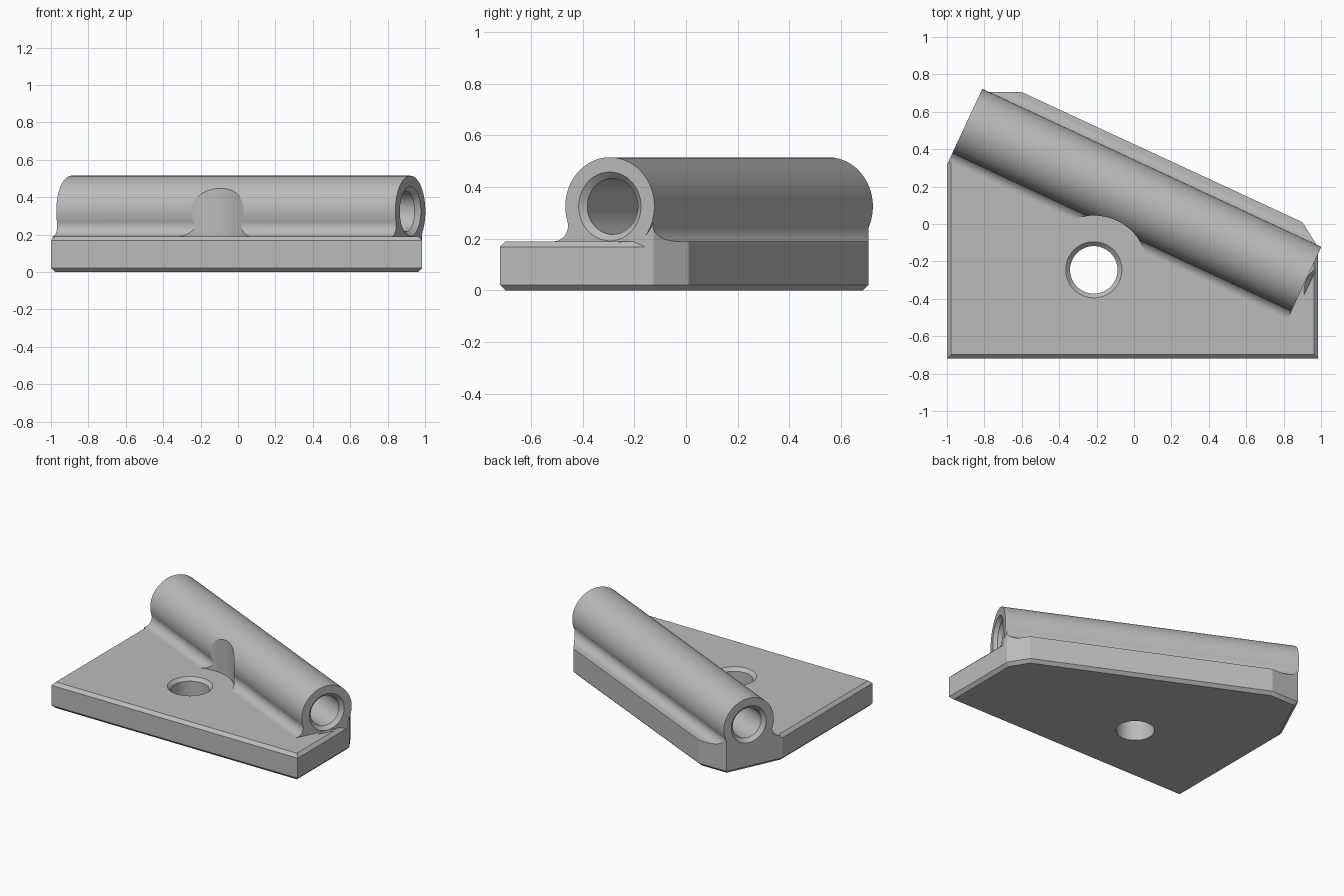
import bpy, bmesh, math
from mathutils import Matrix, Vector

if "Cube" in bpy.data.objects:
    bpy.data.objects.remove(bpy.data.objects["Cube"])

# Main dimensions
TUBE_R, TUBE_Z, HALF = 0.19, 0.325, 1.0
PLATE_TOP, CHAMFER = 0.19, 0.022
FILLET = 0.06
HOLE = (-0.215, -0.245, 0)
FRAME = Matrix.Translation((0.015, 0.128, 0)) @ Matrix.Rotation(math.radians(-25), 4, "Z")
TUBE_FRAME = FRAME @ Matrix.Translation((0, 0, TUBE_Z)) @ Matrix.Rotation(math.pi / 2, 4, "Y")

grey = bpy.data.materials.new("grey")
grey.use_nodes = True
grey.diffuse_color = (0.5, 0.5, 0.5, 1)
grey.node_tree.nodes["Principled BSDF"].inputs["Base Color"].default_value = (0.5, 0.5, 0.5, 1)


def loft(name, rings, matrix=Matrix()):
    """Closed solid through rings of equal point count."""
    bm = bmesh.new()
    loops = [[bm.verts.new(matrix @ Vector(p)) for p in ring] for ring in rings]
    n = len(loops[0])
    for a, b in zip(loops, loops[1:]):
        for i in range(n):
            j = (i + 1) % n
            bm.faces.new((a[i], a[j], b[j], b[i]))
    bm.faces.new(loops[0][::-1])
    bm.faces.new(loops[-1])
    bmesh.ops.recalc_face_normals(bm, faces=bm.faces)
    mesh = bpy.data.meshes.new(name)
    bm.to_mesh(mesh)
    bm.free()
    mesh.materials.append(grey)
    obj = bpy.data.objects.new(name, mesh)
    bpy.context.collection.objects.link(obj)
    return obj


def lathe(name, profile, matrix, sides=96):
    """Solid of revolution from (radius, height) pairs."""
    turns = [math.tau * i / sides for i in range(sides)]
    return loft(name, [[(r * math.cos(t), r * math.sin(t), z) for t in turns]
                       for r, z in profile], matrix)


def combine(target, tool, operation):
    mod = target.modifiers.new("combine", "BOOLEAN")
    mod.operation, mod.solver, mod.object = operation, "EXACT", tool
    bpy.context.view_layer.objects.active = target
    bpy.ops.object.modifier_apply(modifier=mod.name)
    bpy.data.objects.remove(tool)


def inset(points, amounts):
    """Move each edge of a counter-clockwise outline inward by its own amount."""
    lines = []
    for i, p in enumerate(points):
        d = (points[(i + 1) % len(points)] - p).normalized()
        lines.append((p + Vector((-d.y, d.x)) * amounts[i], d))
    result = []
    for i, (p, d) in enumerate(lines):
        q, e = lines[i - 1]
        result.append(p + d * ((q - p).cross(e) / d.cross(e)))
    return result


def at(points, z):
    return [(p.x, p.y, z) for p in points]


# Plate outline; its slanted left end is flush with the end of the tube
left_end = FRAME @ Vector((-HALF, 0, 0))
slope = math.tan(math.radians(25))
outline = [Vector(p) for p in (
    (-1, -0.72), (0.985, -0.72), (0.985, -0.125), (0.9, 0.01), (-0.6, 0.705),
    (left_end.x + (0.705 - left_end.y) * slope, 0.705),
    (-1, left_end.y + (-1 - left_end.x) / slope))]
bottom = inset(outline, [CHAMFER] * 7)
top = inset(outline, [CHAMFER, CHAMFER, 0, 0, 0, 0, CHAMFER])
bracket = loft("tube_bracket", [at(bottom, 0), at(outline, CHAMFER),
                                at(outline, PLATE_TOP - CHAMFER), at(top, PLATE_TOP)])

# Filleted web joining the tube to the plate, trimmed to the plate outline
rise = TUBE_Z - PLATE_TOP - FILLET
reach = math.sqrt((TUBE_R + FILLET) ** 2 - rise ** 2)
end_angle = math.pi - math.atan2(rise, reach)
side = [(reach, PLATE_TOP / 2)]
for i in range(17):
    t = 1.5 * math.pi + (end_angle - 1.5 * math.pi) * i / 16
    side.append((reach + FILLET * math.cos(t), PLATE_TOP + FILLET + FILLET * math.sin(t)))
section = side + [(0, TUBE_Z)] + [(-u, z) for u, z in reversed(side)]
web = loft("web", [[(s, u, z) for u, z in section] for s in (-HALF - 0.2, HALF)], FRAME)
combine(web, loft("trim", [at(outline, 0.05), at(outline, 0.7)]), "INTERSECT")

# Tube with a round clearance pocket beside the screw hole
tube = lathe("tube", [(TUBE_R, -HALF), (TUBE_R, HALF)], TUBE_FRAME)
combine(tube, web, "UNION")
over_hole = Matrix.Translation(HOLE)
combine(tube, lathe("clearance", [(0.29, 0.06), (0.29, 0.8)], over_hole), "DIFFERENCE")
combine(bracket, tube, "UNION")

# Bore chamfered at both ends, and countersunk screw hole
bore = [(0.158, -HALF - 0.025), (0.108, -HALF + 0.025),
        (0.108, HALF - 0.025), (0.158, HALF + 0.025)]
combine(bracket, lathe("bore", bore, TUBE_FRAME), "DIFFERENCE")
screw = [(0.127, -0.1), (0.127, PLATE_TOP - 0.023), (0.173, PLATE_TOP + 0.023)]
combine(bracket, lathe("screw_hole", screw, over_hole), "DIFFERENCE")

# Smooth curves, crisp edges and flat planes
bpy.ops.object.select_all(action="DESELECT")
bracket.select_set(True)
bpy.context.view_layer.objects.active = bracket
bpy.ops.object.shade_smooth_by_angle(angle=math.radians(20))
weighted = bracket.modifiers.new("even_shading", "WEIGHTED_NORMAL")
weighted.keep_sharp = True
